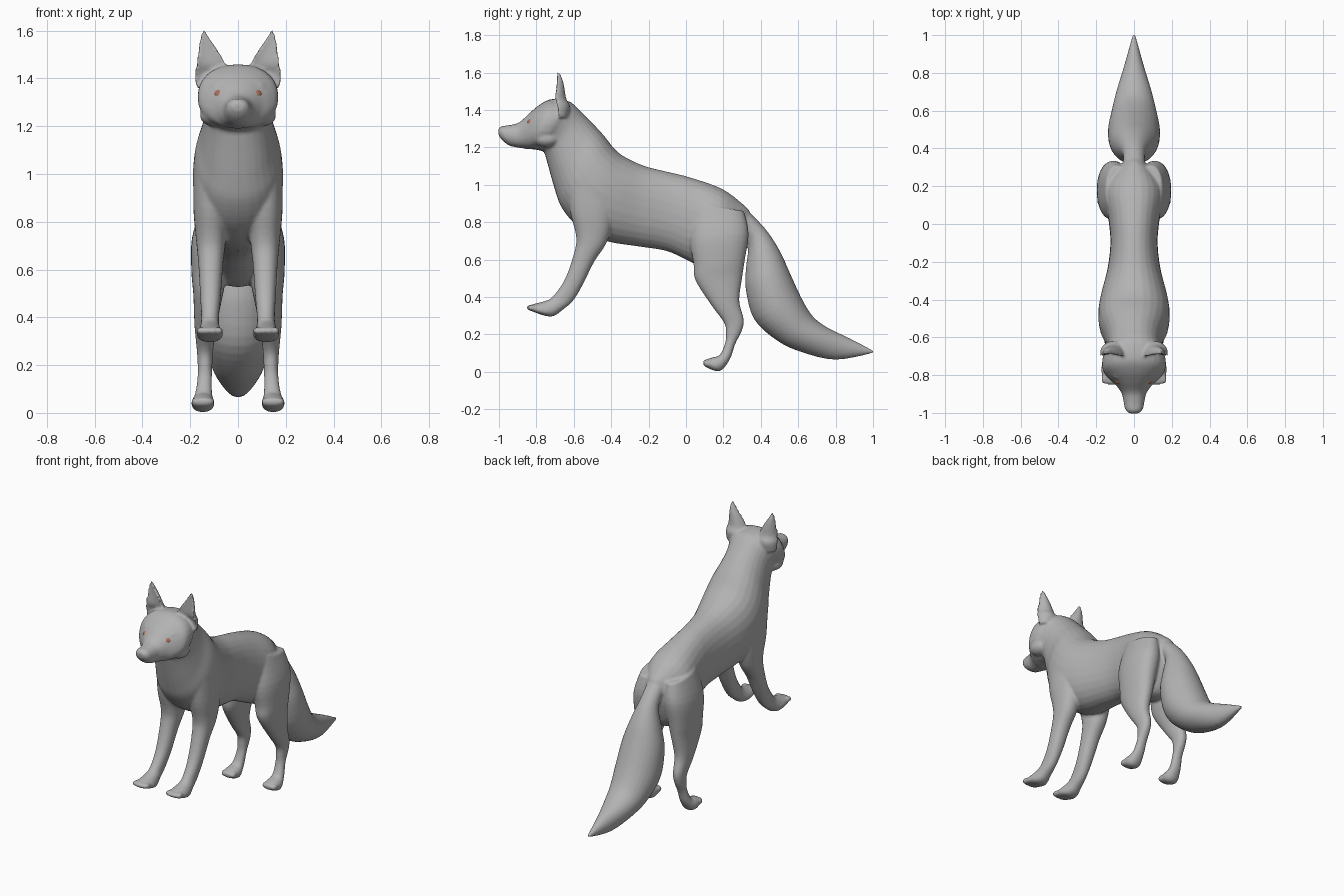
import bpy, bmesh, math
from mathutils import Vector, Matrix

if "Cube" in bpy.data.objects:
    bpy.data.objects.remove(bpy.data.objects["Cube"])


def material(name, rgb):
    m = bpy.data.materials.new(name)
    m.diffuse_color = (*rgb, 1)
    m.use_nodes = True
    m.node_tree.nodes["Principled BSDF"].inputs["Base Color"].default_value = m.diffuse_color
    return m


GREY = material("grey fur", (0.45, 0.45, 0.45))
BROWN = material("red brown iris", (0.40, 0.16, 0.10))
SEG = 28


def skin(bm, rings):
    """Join rings of points into a closed tube."""
    vs = [[bm.verts.new(p) for p in ring] for ring in rings]
    n = len(vs[0])
    for a, b in zip(vs, vs[1:]):
        for i in range(n):
            j = (i + 1) % n
            bm.faces.new((a[i], a[j], b[j], b[i]))
    bm.faces.new(vs[0][::-1])
    bm.faces.new(vs[-1])


def smooth_rows(rows, steps=4):
    """Catmull-Rom interpolation between rows of numbers."""
    out = []
    for k in range(len(rows) - 1):
        p0, p1 = rows[max(k - 1, 0)], rows[k]
        p2, p3 = rows[k + 1], rows[min(k + 2, len(rows) - 1)]
        for s in range(steps):
            t = s / steps
            out.append([0.5 * (2 * b + (c - a) * t + (2 * a - 5 * b + 4 * c - d) * t * t
                               + (3 * b - a - 3 * c + d) * t ** 3)
                        for a, b, c, d in zip(p0, p1, p2, p3)])
    return out + [list(rows[-1])]


def loft(bm, rows, side=1, power=2.2):
    """Rows: one outline point y,z, the opposite point y,z, half width, centre x."""
    rings = []
    for y1, z1, y2, z2, hw, cx in smooth_rows(rows):
        ring = []
        for i in range(SEG):
            a = 2 * math.pi * i / SEG
            c, s = math.cos(a), math.sin(a)
            c = math.copysign(abs(c) ** (2 / power), c)
            s = math.copysign(abs(s) ** (2 / power), s)
            ring.append((side * (cx + max(hw, 0.002) * c),
                         (y1 + y2) / 2 + s * (y1 - y2) / 2,
                         (z1 + z2) / 2 + s * (z1 - z2) / 2))
        rings.append(ring)
    skin(bm, rings)


def blob(bm, centre, radii):
    bmesh.ops.create_uvsphere(bm, u_segments=16, v_segments=10, radius=1,
                              matrix=Matrix.Translation(centre) @ Matrix.Diagonal((*radii, 1)))


bm = bmesh.new()

# torso, neck, head and muzzle
trunk = [
    (.34, .86, .33, .70, .04), (.30, .90, .26, .55, .10), (.19, .98, .16, .53, .16),
    (.02, 1.04, .02, .59, .135), (-.10, 1.07, -.10, .645, .125), (-.22, 1.10, -.25, .67, .14),
    (-.32, 1.145, -.43, .70, .175), (-.38, 1.19, -.57, .77, .19), (-.44, 1.265, -.66, .87, .18),
    (-.50, 1.33, -.70, .97, .155), (-.55, 1.38, -.745, 1.13, .14), (-.60, 1.43, -.76, 1.175, .15),
    (-.64, 1.45, -.79, 1.185, .167), (-.72, 1.458, -.82, 1.19, .165),
    (-.78, 1.43, -.845, 1.19, .135), (-.835, 1.385, -.87, 1.195, .095),
    (-.89, 1.335, -.905, 1.20, .065), (-.94, 1.32, -.945, 1.21, .055),
    (-.985, 1.313, -.98, 1.235, .046), (-1.005, 1.295, -1.0, 1.262, .024)]
loft(bm, [(*r, 0) for r in trunk])
blob(bm, (0, -.975, 1.292), (.036, .028, .024))

# tail
tail = [
    (.25, .80, .29, .90, .06), (.33, .70, .42, .77, .06), (.32, .55, .50, .65, .10),
    (.32, .44, .555, .53, .13), (.365, .28, .62, .39, .138), (.49, .165, .68, .295, .12),
    (.62, .105, .76, .235, .095), (.80, .065, .87, .182, .052), (1.0, .10, 1.01, .11, .006)]
loft(bm, [(*r, 0) for r in tail], power=2)

front_leg = [
    (-.64, 1.04, -.36, 1.06, .07, .115), (-.62, .86, -.38, .86, .075, .112),
    (-.59, .74, -.42, .70, .062, .113), (-.592, .66, -.49, .59, .052, .114),
    (-.645, .50, -.55, .47, .043, .115), (-.715, .40, -.60, .385, .037, .117),
    (-.76, .377, -.655, .335, .042, .118), (-.81, .364, -.725, .295, .055, .118),
    (-.85, .35, -.84, .33, .046, .118)]
hind_leg = [
    (.05, .90, .31, .86, .06, .09), (.02, .72, .335, .74, .085, .108),
    (.04, .58, .315, .60, .075, .12), (.05, .49, .30, .50, .062, .125),
    (.14, .35, .285, .38, .046, .136), (.205, .26, .309, .28, .035, .138),
    (.213, .20, .299, .22, .031, .138), (.208, .15, .264, .15, .030, .139),
    (.18, .09, .235, .068, .036, .144), (.14, .077, .18, .003, .048, .147),
    (.09, .06, .10, .028, .038, .147)]
ear = [
    (.110, -.68, 1.36, .065, .05), (.113, -.69, 1.42, .068, .07), (.113, -.70, 1.46, .060, .06),
    (.126, -.695, 1.52, .040, .045), (.138, -.69, 1.565, .020, .03), (.143, -.685, 1.60, .006, .01)]

for side in (-1, 1):
    # legs with four toes on each paw
    loft(bm, front_leg, side)
    loft(bm, hind_leg, side)
    for k in (-1.5, -.5, .5, 1.5):
        inset = .006 * abs(k)
        blob(bm, (side * (.118 + .026 * k), -.83 + inset, .343), (.016, .026, .017))
        blob(bm, (side * (.147 + .022 * k), .112 + inset, .045), (.015, .026, .019))
    # cupped ear, hollow toward the front
    rings = []
    for cx, cy, cz, hw, d in smooth_rows(ear):
        ring = []
        for i in range(SEG):
            a = 2 * math.pi * i / SEG
            s = math.sin(a)
            ring.append((side * (cx + hw * math.cos(a)),
                         cy + d * (s if s > 0 else -.3 * s) - (.006 if s < 0 else 0), cz))
        rings.append(ring)
    skin(bm, rings)
    # brow and cheek
    blob(bm, (side * .075, -.785, 1.366), (.045, .04, .022))
    blob(bm, (side * .105, -.745, 1.245), (.055, .07, .045))

bmesh.ops.recalc_face_normals(bm, faces=bm.faces)
me = bpy.data.meshes.new("body")
bm.to_mesh(me)
bm.free()
me.materials.append(GREY)
body = bpy.data.objects.new("body", me)
bpy.context.collection.objects.link(body)

# fuse the parts into one smooth skin
fuse = body.modifiers.new("fuse", 'REMESH')
fuse.mode = 'VOXEL'
fuse.voxel_size = 0.008
fuse.use_smooth_shade = True
relax = body.modifiers.new("relax", 'SMOOTH')
relax.factor = 0.5
relax.iterations = 4

# eyes: grey ball with a coloured iris facing forward and outward
for side, name in ((-1, "right_eye"), (1, "left_eye")):
    bm = bmesh.new()
    blob(bm, (0, 0, 0), (.028, .028, .024))
    look = Vector((side * .3, -1, 0)).normalized()
    for f in bm.faces:
        f.smooth = True
        f.material_index = int(f.calc_center_median().normalized().dot(look) > .45)
    me = bpy.data.meshes.new(name)
    bm.to_mesh(me)
    bm.free()
    me.materials.append(GREY)
    me.materials.append(BROWN)
    eye = bpy.data.objects.new(name, me)
    eye.location = (side * .074, -.823, 1.332)
    bpy.context.collection.objects.link(eye)
